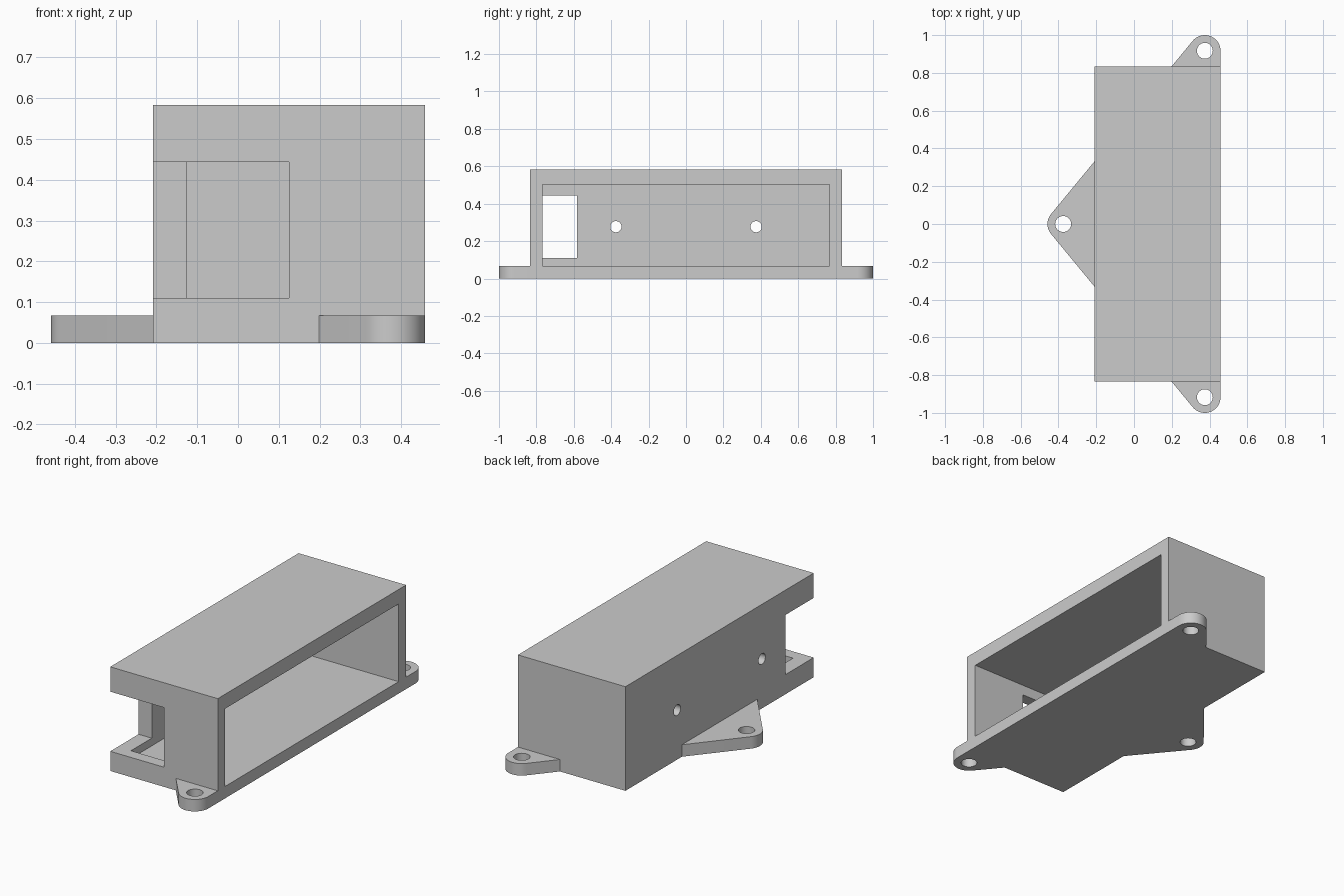
import bpy
import bmesh
from math import cos, sin, tau, radians
from mathutils import Matrix, Vector, geometry

if "Cube" in bpy.data.objects:
    bpy.data.objects.remove(bpy.data.objects["Cube"])

# Main dimensions
X0, X1 = -0.208, 0.458      # back wall outside, open side
HALF = 0.833                # half length of the case
TOP, FLOOR = 0.583, 0.067
WALL_IN = -0.126            # back wall inside
EAR_R, HOLE_R = 0.083, 0.042

grey = bpy.data.materials.new("light_grey_plastic")
grey.use_nodes = True
colour = (0.6, 0.6, 0.6, 1)
grey.diffuse_color = colour
grey.node_tree.nodes["Principled BSDF"].inputs["Base Color"].default_value = colour


def finish(name, bm):
    bmesh.ops.recalc_face_normals(bm, faces=bm.faces)
    mesh = bpy.data.meshes.new(name)
    bm.to_mesh(mesh)
    bm.free()
    mesh.materials.append(grey)
    obj = bpy.data.objects.new(name, mesh)
    bpy.context.collection.objects.link(obj)
    return obj


def box(name, lo, hi):
    lo, hi = Vector(lo), Vector(hi)
    bm = bmesh.new()
    place = Matrix.Translation((lo + hi) / 2) @ Matrix.Diagonal((*(hi - lo), 1))
    bmesh.ops.create_cube(bm, size=1, matrix=place)
    return finish(name, bm)


def rod(name, centre, radius, depth, axis="Z"):
    bm = bmesh.new()
    place = Matrix.Translation(centre)
    if axis == "X":
        place = place @ Matrix.Rotation(radians(90), 4, "Y")
    bmesh.ops.create_cone(bm, cap_ends=True, segments=48, radius1=radius,
                          radius2=radius, depth=depth, matrix=place)
    return finish(name, bm)


def ear(name, centre, anchors):
    """Rounded tip blended by tangents into its anchor points."""
    n = 64
    pts = [Vector((centre[0] + EAR_R * cos(tau * i / n),
                   centre[1] + EAR_R * sin(tau * i / n))) for i in range(n)]
    pts += [Vector(a) for a in anchors]
    bm = bmesh.new()
    face = bm.faces.new([bm.verts.new((*pts[i], 0))
                         for i in geometry.convex_hull_2d(pts)])
    up = bmesh.ops.extrude_face_region(bm, geom=[face])["geom"]
    bmesh.ops.translate(bm, vec=(0, 0, FLOOR),
                        verts=[v for v in up if isinstance(v, bmesh.types.BMVert)])
    return finish(name, bm)


def combine(target, tool, operation):
    mod = target.modifiers.new(operation.lower(), "BOOLEAN")
    mod.operation = operation
    mod.solver = "EXACT"
    mod.object = tool
    bpy.context.view_layer.objects.active = target
    bpy.ops.object.modifier_apply(modifier=mod.name)
    bpy.data.objects.remove(tool)


# Outer case
case = box("case", (X0, -HALF, 0), (X1, HALF, TOP))

# Mounting ears: two at the open side's ends, one on the back
tips = [(X1 - EAR_R, s * (1 - EAR_R)) for s in (-1, 1)]
back_tip = (-X1 + EAR_R, 0)
for s, tip in zip((-1, 1), tips):
    anchors = [(x, s * y) for x in (0.198, X1) for y in (HALF, HALF - 0.03)]
    combine(case, ear("end_ear", tip, anchors), "UNION")
back_anchors = [(x, s * 0.333) for x in (X0, X0 + 0.03) for s in (-1, 1)]
combine(case, ear("back_ear", back_tip, back_anchors), "UNION")

# Cavity open on one long side
combine(case, box("cavity", (WALL_IN, -0.767, FLOOR), (X1 + 0.1, 0.767, 0.502)), "DIFFERENCE")

# Notch through the back corner
combine(case, box("notch", (X0 - 0.1, -HALF - 0.1, 0.11), (0.125, -0.583, 0.444)), "DIFFERENCE")

# Screw holes in the ears and back wall
for x, y in tips + [back_tip]:
    combine(case, rod("ear_hole", (x, y, FLOOR / 2), HOLE_R, 0.2), "DIFFERENCE")
for s in (-1, 1):
    combine(case, rod("wall_hole", (X0 + 0.04, s * 0.375, 0.277), 0.03, 0.2, "X"), "DIFFERENCE")

# Smooth the curved walls, keep the edges crisp
bpy.ops.object.select_all(action="DESELECT")
case.select_set(True)
bpy.context.view_layer.objects.active = case
bpy.ops.object.shade_smooth_by_angle(angle=radians(30))
